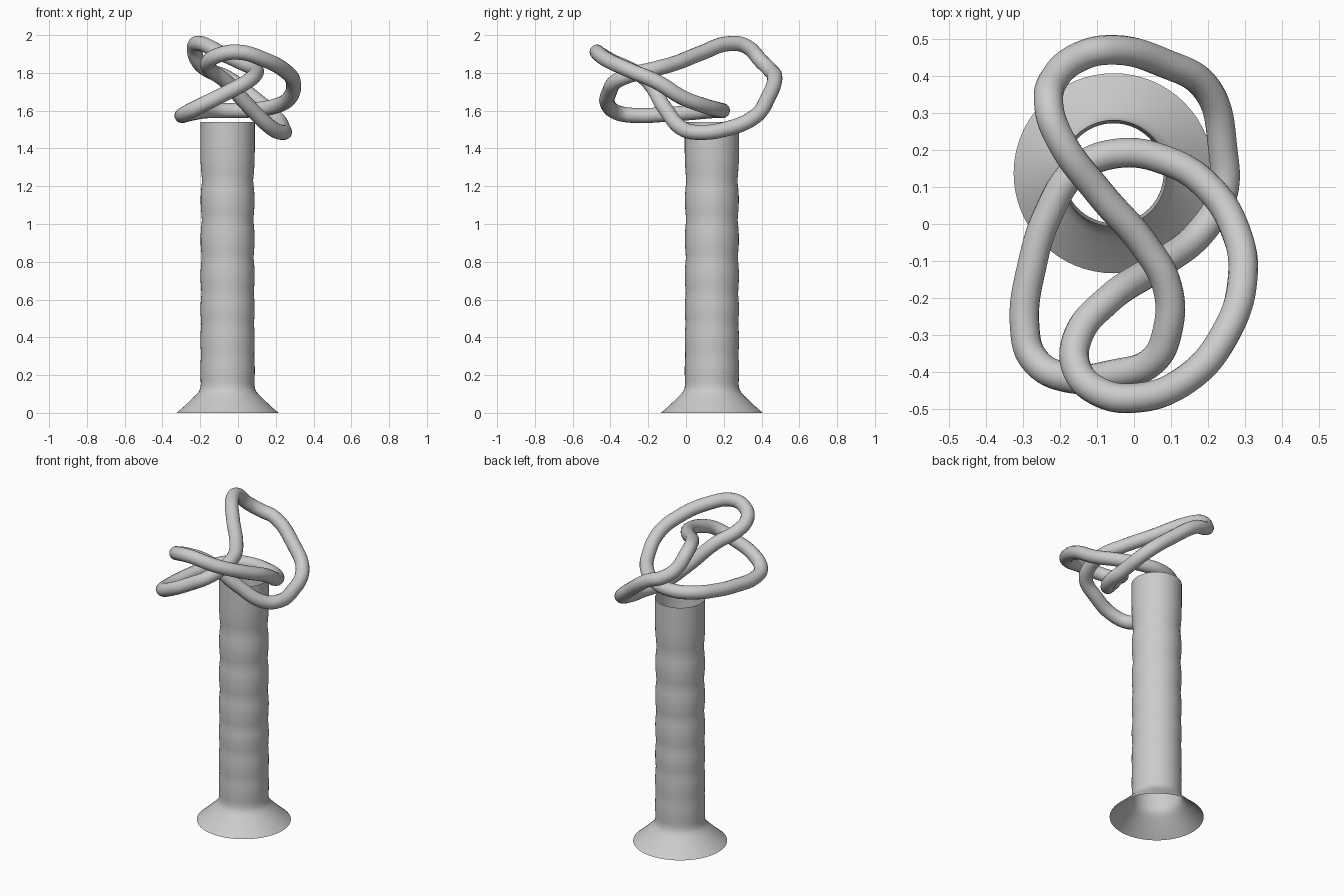
import bpy, bmesh, math

if "Cube" in bpy.data.objects:
    bpy.data.objects.remove(bpy.data.objects["Cube"])

CX, CY = -0.055, 0.137   # column axis


def lathe(name, profile, segments=64):
    """Revolve an open (radius, z) profile around the column axis."""
    bm = bmesh.new()
    rings = []
    for r, z in profile:
        rings.append([bm.verts.new((CX + r * math.cos(2 * math.pi * i / segments),
                                    CY + r * math.sin(2 * math.pi * i / segments), z))
                      for i in range(segments)])
    for a, b in zip(rings, rings[1:]):
        for i in range(segments):
            j = (i + 1) % segments
            bm.faces.new((a[i], a[j], b[j], b[i]))
    me = bpy.data.meshes.new(name)
    bm.to_mesh(me)
    bm.free()
    ob = bpy.data.objects.new(name, me)
    bpy.context.collection.objects.link(ob)
    return ob


def smooth(ob, angle):
    bpy.ops.object.select_all(action='DESELECT')
    ob.select_set(True)
    bpy.context.view_layer.objects.active = ob
    bpy.ops.object.shade_smooth_by_angle(angle=math.radians(angle))


# Open hollow column: flared foot, then softly bulging segments
profile = [(0.27, 0.0), (0.235, 0.03), (0.20, 0.063), (0.17, 0.092),
           (0.152, 0.113), (0.145, 0.13), (0.142, 0.15)]
joints = [0.15, 0.30, 0.47, 0.63, 0.82, 1.02, 1.23]
for k, (z0, z1) in enumerate(zip(joints, joints[1:])):
    pinch = 0.141 - 0.0012 * k
    for t in (0.15, 0.35, 0.6, 0.8, 1.0):
        bulge = (0.003 + 0.001 * k) * math.sin(math.pi * t)
        profile.append((pinch + bulge, z0 + (z1 - z0) * t))
profile += [(0.139, 1.27), (0.143, 1.33), (0.144, 1.40), (0.144, 1.54)]
smooth(lathe("column", profile), 40)

# Closed knotted tube on top
path = [(-0.07, 0.47, 1.78), (0.08, 0.435, 1.67), (0.20, 0.36, 1.565),
        (0.24, 0.20, 1.50), (0.24, 0.08, 1.485), (0.19, -0.01, 1.50),
        (0.07, -0.11, 1.61), (-0.07, -0.205, 1.76), (-0.15, -0.30, 1.82),
        (-0.155, -0.39, 1.86), (-0.10, -0.45, 1.895), (0.00, -0.47, 1.91),
        (0.14, -0.42, 1.87), (0.25, -0.29, 1.81), (0.293, -0.15, 1.75),
        (0.275, -0.02, 1.67), (0.20, 0.10, 1.625), (0.09, 0.17, 1.605),
        (-0.05, 0.19, 1.60), (-0.16, 0.14, 1.60), (-0.23, 0.03, 1.59),
        (-0.275, -0.11, 1.58), (-0.295, -0.28, 1.575), (-0.27, -0.365, 1.59),
        (-0.18, -0.415, 1.635), (-0.05, -0.405, 1.70), (0.05, -0.37, 1.755),
        (0.09, -0.29, 1.79), (0.09, -0.17, 1.82), (0.03, -0.06, 1.85),
        (-0.09, 0.08, 1.905), (-0.20, 0.23, 1.955), (-0.23, 0.32, 1.94),
        (-0.21, 0.40, 1.86), (-0.15, 0.45, 1.81)]
cu = bpy.data.curves.new("knotted_tube", 'CURVE')
cu.dimensions = '3D'
cu.bevel_depth = 0.04
cu.bevel_resolution = 6
cu.resolution_u = 8
sp = cu.splines.new('BEZIER')
sp.bezier_points.add(len(path) - 1)
for p, co in zip(sp.bezier_points, path):
    p.co = co
    p.handle_left_type = p.handle_right_type = 'AUTO'
sp.use_cyclic_u = True
tube = bpy.data.objects.new("knotted_tube", cu)
bpy.context.collection.objects.link(tube)
bpy.ops.object.select_all(action='DESELECT')
tube.select_set(True)
bpy.context.view_layer.objects.active = tube
bpy.ops.object.convert(target='MESH')
smooth(bpy.context.view_layer.objects.active, 60)
